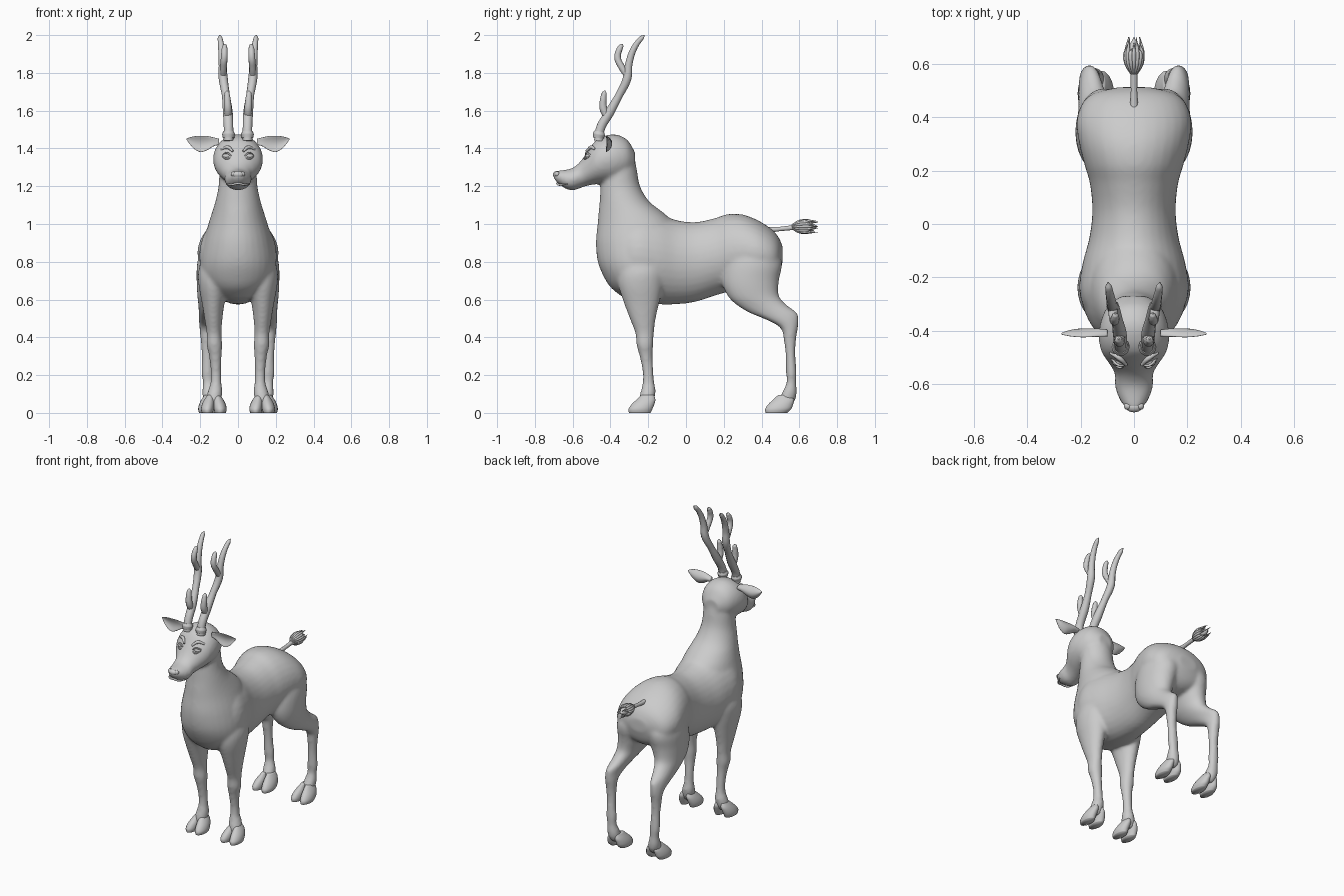
import bpy, bmesh, math
from mathutils import Vector


def spline(rows, n):
    """Catmull-Rom interpolation of parameter rows."""
    out = []
    for i in range(len(rows) - 1):
        p = [rows[max(0, min(len(rows) - 1, i + k))] for k in (-1, 0, 1, 2)]
        for j in range(n):
            t = j / n
            out.append([0.5 * (2 * b + (c - a) * t + (2 * a - 5 * b + 4 * c - d) * t * t
                               + (3 * b - a - 3 * c + d) * t ** 3) for a, b, c, d in zip(*p)])
    return out + [list(rows[-1])]


def skin(bm, loops):
    """Bridge loops of points into a closed skin."""
    vs = [[bm.verts.new(p) for p in loop] for loop in loops]
    n = len(vs[0])
    for a, b in zip(vs, vs[1:]):
        for i in range(n):
            bm.faces.new((a[i], a[(i + 1) % n], b[(i + 1) % n], b[i]))
    bm.faces.new(vs[0][::-1])
    bm.faces.new(vs[-1])


def loft(bm, axis, rows, side=1, seg=32, n=4):
    """Rows are (position, low, high, centre x, radius x), stacked along y or z."""
    loops = []
    for t, lo, hi, cx, r in spline(rows, n):
        loop = []
        for k in range(seg):
            a = 2 * math.pi * k / seg
            x, m = side * cx + r * math.cos(a), (lo + hi) / 2 + (hi - lo) / 2 * math.sin(a)
            loop.append((x, m, t) if axis == 'z' else (x, t, m))
        loops.append(loop)
    skin(bm, loops)


def finish(bm, name):
    bmesh.ops.recalc_face_normals(bm, faces=bm.faces)
    me = bpy.data.meshes.new(name)
    bm.to_mesh(me)
    bm.free()
    for p in me.polygons:
        p.use_smooth = True
    ob = bpy.data.objects.new(name, me)
    bpy.context.collection.objects.link(ob)
    return ob


def tubes(name, paths):
    """Round tubes through points (x, y, z, radius)."""
    cu = bpy.data.curves.new(name, 'CURVE')
    cu.dimensions = '3D'
    cu.bevel_depth, cu.bevel_resolution, cu.resolution_u = 1.0, 3, 6
    cu.use_fill_caps = True
    for path in paths:
        sp = cu.splines.new('BEZIER')
        sp.bezier_points.add(len(path) - 1)
        for bp, (x, y, z, r) in zip(sp.bezier_points, path):
            bp.co, bp.radius = (x, y, z), r
            bp.handle_left_type = bp.handle_right_type = 'AUTO'
    ob = bpy.data.objects.new(name, cu)
    bpy.context.collection.objects.link(ob)
    return ob


def ball(bm, c, r):
    geo = bmesh.ops.create_uvsphere(bm, u_segments=20, v_segments=12, radius=1)
    for v in geo['verts']:
        v.co = Vector(c) + Vector([a * b for a, b in zip(v.co, r)])


def flip(path):
    return [(-p[0],) + tuple(p[1:]) for p in path]


# Body: trunk, neck, head and legs fused into one smooth skin
bm = bmesh.new()
loft(bm, 'y', [(-.41, .70, 1.0, 0, .09), (-.33, .615, 1.05, 0, .175), (-.25, .59, 1.07, 0, .205),
               (-.15, .575, 1.055, 0, .193), (-.05, .575, 1.02, 0, .167), (.05, .588, 1.01, 0, .156),
               (.15, .62, 1.03, 0, .165), (.22, .64, 1.052, 0, .185), (.3, .66, 1.05, 0, .205),
               (.38, .67, 1.02, 0, .215), (.45, .69, .975, 0, .195), (.49, .73, .93, 0, .15),
               (.512, .80, .88, 0, .06)])
loft(bm, 'z', [(.61, -.33, -.12, 0, .10), (.66, -.395, -.08, 0, .155), (.72, -.435, -.05, 0, .19),
               (.8, -.467, -.02, 0, .2), (.9, -.477, -.02, 0, .185), (1.0, -.468, -.06, 0, .157),
               (1.06, -.463, -.12, 0, .138), (1.12, -.457, -.195, 0, .12), (1.2, -.452, -.243, 0, .103),
               (1.3, -.44, -.262, 0, .098), (1.38, -.43, -.28, 0, .09)])
loft(bm, 'y', [(-.703, 1.245, 1.27, 0, .015), (-.685, 1.222, 1.281, 0, .036), (-.64, 1.188, 1.287, 0, .062),
               (-.6, 1.178, 1.297, 0, .072), (-.56, 1.19, 1.33, 0, .072), (-.52, 1.203, 1.387, 0, .095),
               (-.48, 1.21, 1.44, 0, .121), (-.43, 1.215, 1.467, 0, .132), (-.37, 1.22, 1.474, 0, .126),
               (-.31, 1.25, 1.445, 0, .1), (-.27, 1.29, 1.38, 0, .05)])
front_leg = [(.86, -.34, -.12, .10, .07), (.76, -.36, -.11, .12, .088), (.68, -.36, -.12, .127, .082),
             (.58, -.328, -.142, .131, .06), (.5, -.298, -.16, .13, .048), (.42, -.268, -.17, .127, .039),
             (.36, -.262, -.173, .125, .042), (.3, -.246, -.177, .12, .033), (.22, -.23, -.172, .117, .028),
             (.16, -.23, -.168, .117, .029), (.12, -.238, -.16, .12, .038), (.08, -.248, -.165, .126, .04),
             (.04, -.25, -.18, .128, .03)]
hind_leg = [(.92, .24, .46, .10, .08), (.8, .20, .508, .11, .105), (.7, .19, .492, .122, .097),
            (.62, .22, .492, .138, .077), (.57, .27, .535, .15, .06), (.53, .335, .588, .16, .048),
            (.495, .42, .596, .166, .042), (.45, .50, .593, .167, .037), (.38, .518, .582, .166, .032),
            (.3, .528, .58, .163, .029), (.21, .53, .586, .16, .033), (.16, .532, .584, .157, .03),
            (.11, .51, .587, .152, .038), (.07, .49, .58, .147, .038), (.04, .48, .56, .145, .03)]
for s in (-1, 1):
    loft(bm, 'z', front_leg, s)
    loft(bm, 'z', hind_leg, s)
body = finish(bm, "body")
m = body.modifiers.new("fuse", 'REMESH')
m.mode, m.voxel_size, m.use_smooth_shade = 'VOXEL', .01, True
m = body.modifiers.new("soften", 'SMOOTH')
m.factor, m.iterations = .5, 9

# Cloven hooves, two toes each
bm = bmesh.new()
for s in (-1, 1):
    for toe in (-1, 1):
        for cx, shift in ((.128, 0), (.143, .723)):
            back = .012 if shift else 0
            rows = [(0, -.302, -.187, .034, .029), (.02, -.304, -.178 + back, .034, .034),
                    (.045, -.288, -.168 + back, .03, .033), (.07, -.262, -.162 + back, .024, .027),
                    (.095, -.235, -.17 + back, .018, .016)]
            loft(bm, 'z', [(z, a + shift, b + shift, cx + toe * o, r) for z, a, b, o, r in rows], s, 20)
finish(bm, "hooves")

# Cupped ears
bm = bmesh.new()
for s in (-1, 1):
    loops = []
    for x, zc, h, t in spline([(.10, 1.435, .016, .012), (.13, 1.435, .024, .014), (.165, 1.428, .038, .012),
                               (.20, 1.424, .043, .01), (.235, 1.432, .032, .008), (.26, 1.443, .014, .005),
                               (.272, 1.449, .003, .003)], 4):
        loops.append([(s * x, -.412 + t * math.sin(a) + .5 * h * (.5 - math.cos(a) ** 2), zc + h * math.cos(a))
                      for a in [2 * math.pi * k / 24 for k in range(24)]])
    skin(bm, loops)
finish(bm, "ears")

# Antlers: beam, two tines and a burr at the base
beam = [(.050, -.462, 1.44, .026), (.050, -.455, 1.50, .025), (.054, -.405, 1.59, .026),
        (.064, -.355, 1.68, .021), (.078, -.312, 1.77, .024), (.082, -.302, 1.85, .02),
        (.088, -.275, 1.93, .017), (.095, -.235, 1.985, .013), (.097, -.219, 1.999, .003)]
brow = [(.053, -.415, 1.565, .02), (.054, -.437, 1.61, .021), (.057, -.438, 1.66, .018),
        (.058, -.432, 1.695, .013), (.058, -.43, 1.706, .003)]
upper = [(.079, -.31, 1.785, .018), (.077, -.34, 1.83, .018), (.073, -.362, 1.88, .018),
         (.071, -.352, 1.925, .016), (.07, -.34, 1.945, .011), (.07, -.335, 1.952, .003)]
burr = [(.050, -.464, 1.455, .03), (.050, -.461, 1.475, .034), (.050, -.458, 1.49, .028)]
paths = [beam, brow, upper, burr]
tubes("antlers", paths + [flip(p) for p in paths])

# Eyes
bm = bmesh.new()
for s in (-1, 1):
    ball(bm, (s * .058, -.516, 1.36), (.024, .016, .014))
finish(bm, "eyes")

# Eyelids and brow ridges
lids = [[(.032, -.527, 1.357, .004), (.057, -.529, 1.376, .005), (.085, -.503, 1.362, .004)],
        [(.032, -.527, 1.357, .004), (.057, -.537, 1.345, .004), (.085, -.503, 1.362, .004)],
        [(.028, -.528, 1.385, .006), (.055, -.502, 1.406, .01), (.09, -.482, 1.395, .006)]]
tubes("eyelids", lids + [flip(p) for p in lids])

# Nose pad with nostril wings, and lip line
bm = bmesh.new()
ball(bm, (0, -.685, 1.262), (.03, .02, .018))
for s in (-1, 1):
    ball(bm, (s * .022, -.682, 1.264), (.016, .014, .014))
finish(bm, "nose")
tubes("lips", [[(-.062, -.628, 1.212, .003), (-.035, -.67, 1.208, .006), (0, -.682, 1.214, .006),
                (.035, -.67, 1.208, .006), (.062, -.628, 1.212, .003)]])

# Tail and its tuft of strands
tubes("tail", [[(0, .42, .968, .016), (0, .50, .974, .012), (0, .60, .985, .014)]])
strands = [[(0, .56, .985, .012), (0, .62, .987, .028), (0, .66, .987, .024), (0, .695, .987, .003)]]
for k in range(16):
    a = 2 * math.pi * k / 16
    c, d = math.cos(a), math.sin(a)
    end = .70 - .022 * (k % 3)
    strands.append([(.01 * c, .56, .985 + .01 * d, .003), (.029 * c, .60, .986 + .029 * d, .007),
                    (.032 * c, .64, .987 + .032 * d, .008), (.022 * c, end, .987 + .03 * d, .001)])
tubes("tail_tuft", strands)
